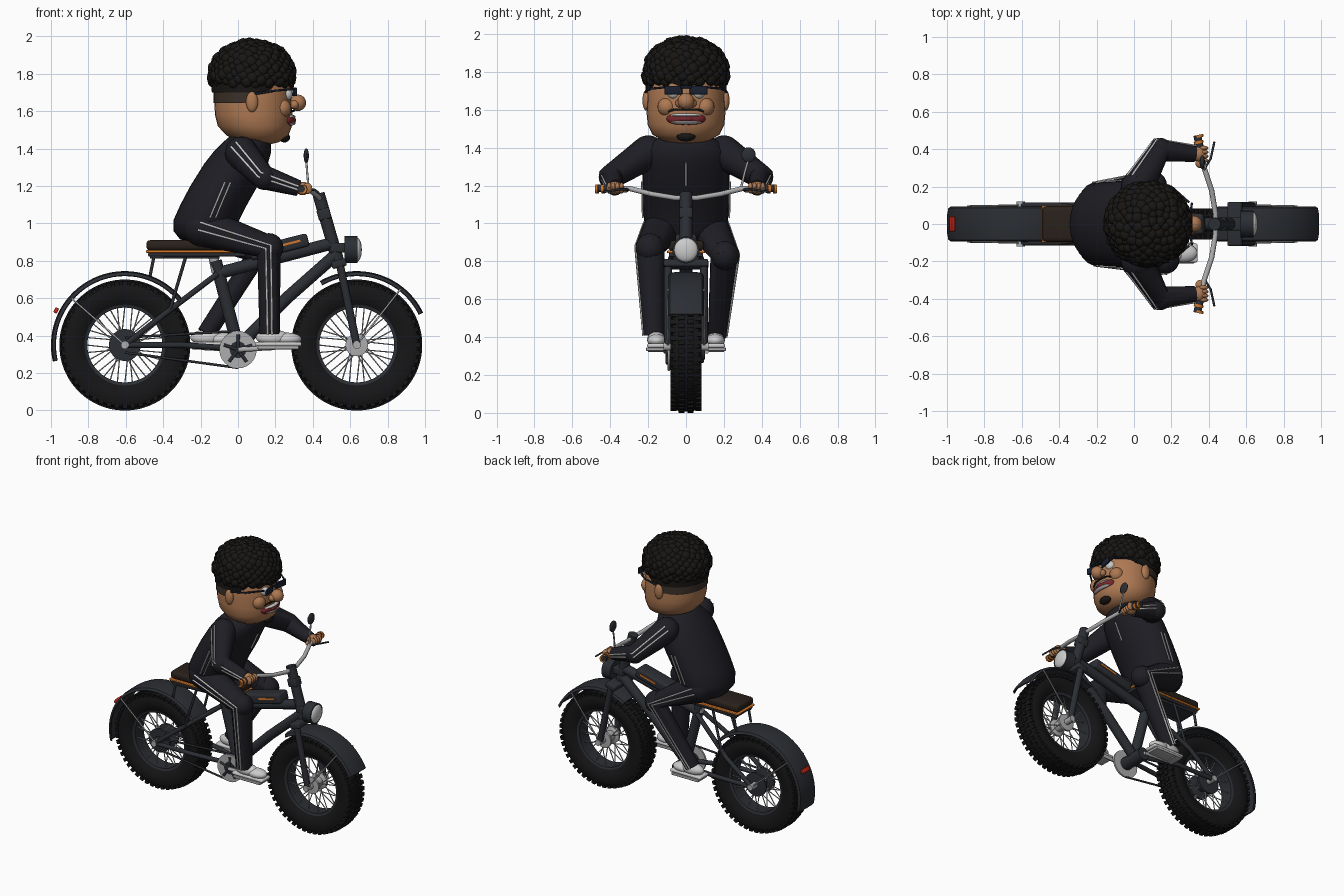
import bpy, bmesh, math, random
from mathutils import Vector as V, Matrix as M, Euler

if "Cube" in bpy.data.objects:
    bpy.data.objects.remove(bpy.data.objects["Cube"])
random.seed(4)
COL = dict(suit=(.013, .013, .018, 1), frame=(.024, .027, .033, 1), tire=(.008, .008, .009, 1),
           skin=(.42, .19, .085, 1), hair=(.009, .008, .007, 1), fade=(.045, .03, .022, 1),
           orange=(.65, .18, .02, 1), white=(.68, .68, .68, 1), silver=(.42, .42, .43, 1),
           red=(.6, .02, .01, 1), lip=(.18, .02, .025, 1), seat=(.022, .015, .011, 1),
           glass=(.01, .015, .03, 1))


def mat(c):
    m = bpy.data.materials.get(c) or bpy.data.materials.new(c)
    m.diffuse_color = COL[c]
    m.use_nodes = True
    m.node_tree.nodes["Principled BSDF"].inputs["Base Color"].default_value = m.diffuse_color
    return m


def link(name, data, c):
    ob = bpy.data.objects.new(name, data)
    data.materials.append(mat(c))
    bpy.context.collection.objects.link(ob)
    return ob


def finish(name, bm, c):
    bmesh.ops.recalc_face_normals(bm, faces=bm.faces)
    me = bpy.data.meshes.new(name)
    bm.to_mesh(me)
    bm.free()
    return link(name, me, c)


def tubes(name, paths, r, c, radii=None, res=3):
    cu = bpy.data.curves.new(name, 'CURVE')
    cu.dimensions, cu.bevel_depth, cu.bevel_resolution, cu.use_fill_caps = '3D', r, res, True
    for p in paths:
        sp = cu.splines.new('POLY')
        sp.points.add(len(p) - 1)
        for i, q in enumerate(p):
            sp.points[i].co = (*q, 1)
            sp.points[i].radius = radii[i] / r if radii else 1
    return link(name, cu, c)


def balls(name, items, c, u=20, v=12):
    bm = bmesh.new()
    for loc, s in items:
        s = (s,) * 3 if isinstance(s, float) else s
        bmesh.ops.create_uvsphere(bm, u_segments=u, v_segments=v, radius=1,
                                  matrix=M.Translation(loc) @ M.Diagonal((*s, 1)))
    return finish(name, bm, c)


def boxes(name, items, c, bevel=0):
    bm = bmesh.new()
    for loc, size, rot in items:
        bmesh.ops.create_cube(bm, size=1, matrix=M.LocRotScale(V(loc), Euler(rot), V(size)))
    ob = finish(name, bm, c)
    if bevel:
        m = ob.modifiers.new('bevel', 'BEVEL')
        m.width, m.segments = bevel, 3
    return ob


def spin(name, prof, cx, cz, c, a0=0, a1=360, steps=48, thick=0):
    """Revolve (radius, y) points about an axle along y."""
    bm = bmesh.new()
    a = math.radians(a0)
    vs = [bm.verts.new((cx + r * math.cos(a), y, cz + r * math.sin(a))) for r, y in prof]
    es = [bm.edges.new(e) for e in zip(vs, vs[1:])]
    bmesh.ops.spin(bm, geom=vs + es, cent=(cx, 0, cz), axis=(0, -1, 0),
                   angle=math.radians(a1 - a0), steps=steps)
    bmesh.ops.remove_doubles(bm, verts=bm.verts, dist=1e-5)
    ob = finish(name, bm, c)
    if thick:
        ob.modifiers.new('thickness', 'SOLIDIFY').thickness = thick
    return ob


def loft(name, secs, c, n=32):
    """Stack of horizontal ellipses (z, centre x, half x, half y)."""
    bm = bmesh.new()
    rings = [[bm.verts.new((cx + dx * math.cos(2 * math.pi * k / n), wy * math.sin(2 * math.pi * k / n), z))
              for k in range(n)] for z, cx, dx, wy in secs]
    for a, b in zip(rings, rings[1:]):
        for k in range(n):
            bm.faces.new((a[k], a[(k + 1) % n], b[(k + 1) % n], b[k]))
    bm.faces.new(rings[0])
    bm.faces.new(rings[-1])
    return finish(name, bm, c)


def limb(name, pts, radii, s):
    """Tapered sleeve or trouser leg with a pair of outer stripes."""
    pts = [V(p) for p in pts]
    tubes(name, [pts], .1, 'suit', radii, 6)
    balls(name + '_joints', list(zip(pts[:-1], radii)), 'suit')
    lines = []
    for a in (-.2, .2):
        line = []
        for i, p in enumerate(pts):
            d = (pts[min(i + 1, len(pts) - 1)] - pts[max(i - 1, 0)]).normalized()
            side = V((0, s, 0)) - d * d.y * s
            side.normalize()
            line.append(p + radii[i] * (side * math.cos(a) + d.cross(side) * math.sin(a)))
        lines.append(line)
    tubes(name + '_stripes', lines, .006, 'white')


# wheels: tire, tread, rim, hub, spokes
for name, cx in (('rear', -.605), ('front', .635)):
    half = [(.215, .055), (.25, .077), (.30, .081), (.328, .07), (.341, .036)]
    spin(name + '_tire', half + [(.343, 0)] + [(r, -y) for r, y in half[::-1]] + [half[0]], cx, .35, 'tire')
    knobs = []
    for k in range(48):
        for y, r, off in ((-.066, .329, 0), (-.023, .339, .5), (.023, .339, 0), (.066, .329, .5)):
            a = 2 * math.pi * (k + off) / 48
            knobs.append(((cx + r * math.cos(a), y, .35 + r * math.sin(a)), (.022, .032, .026), (0, -a, 0)))
    boxes(name + '_tread', knobs, 'tire')
    spin(name + '_rim', [(.2, .05), (.22, .057), (.22, -.057), (.2, -.05), (.2, .05)], cx, .35, 'frame')
    big = .085 if name == 'rear' else .06
    spin(name + '_hub', [(0, .06), (big, .055), (big, .04), (.035, .03), (.035, -.03), (big, -.04),
                         (big, -.055), (0, -.06)], cx, .35, 'frame' if name == 'rear' else 'silver')
    tubes(name + '_axle', [[(cx, -.12, .35), (cx, .12, .35)]], .022, 'silver')
    sp = []
    for k in range(32):
        a, s = 2 * math.pi * k / 32, (-1) ** k
        b = a + (.35 if k % 4 < 2 else -.35)
        sp.append([(cx + .05 * math.cos(b), s * .045, .35 + .05 * math.sin(b)),
                   (cx + .205 * math.cos(a), s * .025, .35 + .205 * math.sin(a))])
    tubes(name + '_spokes', sp, .0035, 'silver', res=1)

# fenders, braces and tail light
fprof = [(.372, -.094), (.388, -.085), (.394, -.05), (.395, 0), (.394, .05), (.388, .085), (.372, .094)]
spin('front_fender', fprof, .635, .35, 'frame', 26, 120, 28, .008)
spin('rear_fender', fprof, -.605, .35, 'frame', 38, 193, 40, .008)
tubes('fender_braces', [[(cx, s * .1, .35), (ex, s * .095, ez)] for s in (1, -1)
                        for cx, ex, ez in ((.635, .87, .65), (-.605, -.89, .6))], .005, 'silver')
boxes('tail_light', [((-.972, 0, .535), (.02, .08, .03), (0, .5, 0))], 'red', .004)

# frame
tubes('head_tube', [[(.43, 0, 1.16), (.54, 0, .78)]], .034, 'frame', res=5)
tubes('frame_tubes', [[(-.12, 0, .73), (.49, 0, .89)], [(.52, 0, .83), (.26, 0, .6), (0, 0, .34)],
                      [(-.12, 0, .80), (0, 0, .34)]], .034, 'frame', res=5)
tubes('stays', [p for s in (1, -1) for p in (
    [(-.605, s * .1, .35), (-.4, s * .1, .51), (-.11, s * .03, .73)],
    [(-.605, s * .1, .35), (-.3, s * .1, .35), (0, s * .04, .33)])], .016, 'frame')
tubes('rack_struts', [p for s in (1, -1) for p in (
    [(-.28, s * .085, .82), (-.36, s * .1, .55), (-.56, s * .1, .37)],
    [(-.45, s * .085, .82), (-.47, s * .085, .72)], [(-.47, s * .085, .82), (-.1, s * .06, .82)])], .009, 'frame')
tubes('seat_post', [[(-.135, 0, .84), (-.115, 0, .74)]], .028, 'silver')
tubes('fork_legs', [[(.545, s * .095, .78), (.635, s * .095, .35)] for s in (1, -1)], .022, 'frame')
boxes('fork_crown', [((.54, 0, .785), (.08, .235, .04), (0, -.27, 0)),
                     ((.46, 0, 1.05), (.07, .07, .06), (0, -.27, 0))], 'frame', .01)
boxes('tank', [((.22, 0, .875), (.32, .11, .07), (0, -.25, 0))], 'frame', .015)
boxes('tank_stripes', [((.27, s * .056, .892), (.13, .006, .012), (0, -.25, 0)) for s in (1, -1)], 'orange')
boxes('seat', [((-.22, 0, .883), (.54, .19, .055), (0, 0, 0))], 'seat', .02)
boxes('seat_trim', [((-.22, 0, .85), (.545, .2, .014), (0, 0, 0))], 'orange', .005)
boxes('seat_base', [((-.22, 0, .834), (.52, .18, .02), (0, 0, 0))], 'frame', .004)

# headlight
tubes('headlight_body', [[(.57, 0, .86), (.64, 0, .86)]], .072, 'frame', res=8)
balls('headlight_lens', [((.637, 0, .86), (.025, .064, .064))], 'white')
boxes('headlight_bracket', [((.54, 0, .87), (.09, .07, .05), (0, 0, 0))], 'frame', .008)

# crank, chain and pedals
tubes('bottom_bracket', [[(0, -.1, .325), (0, .1, .325)]], .045, 'frame', res=5)
tubes('chainring', [[(0, -.085, .325), (0, -.098, .325)]], .1, 'silver', res=10)
tubes('chainring_arms', [[(0, -.098, .325), (.08 * math.cos(a), -.098, .325 + .08 * math.sin(a))]
                         for a in [.3 + k * math.tau / 5 for k in range(5)]], .009, 'frame')
tubes('chain', [[(0, -.09, .425), (-.605, -.09, .39)], [(0, -.09, .228), (-.605, -.09, .31)]], .007, 'frame')
tubes('crank_arms', [[(0, s * .108, .325), (-s * .19, s * .108, .335), (-s * .19, s * .2, .335)]
                     for s in (1, -1)], .013, 'silver')

# handlebar, grips, levers and mirror
half = [(.435, .06, 1.135), (.415, .18, 1.155), (.375, .3, 1.185), (.34, .47, 1.185)]
tubes('handlebar', [[(x, -y, z) for x, y, z in half[::-1]] + half], .014, 'silver')
tubes('grips', [[(.363, s * .36, 1.185), (.338, s * .475, 1.185)] for s in (1, -1)], .021, 'frame')
tubes('grip_rings', [[(.347, s * a, 1.182), (.344, s * (a + .014), 1.182)] for s in (1, -1) for a in (.43, .462)],
      .026, 'orange')
tubes('brake_levers', [[(.38, s * .3, 1.18), (.41, s * .35, 1.18), (.43, s * .44, 1.165)] for s in (1, -1)],
      .006, 'frame')
tubes('mirror_stem', [[(.378, .29, 1.185), (.37, .31, 1.27), (.365, .33, 1.34)]], .006, 'silver')
balls('mirror', [((.365, .33, 1.362), (.014, .038, .04))], 'frame')

# rider body
loft('torso', [(.895, -.17, .08, .1), (.915, -.175, .135, .17), (.96, -.18, .165, .21), (1.02, -.168, .176, .222),
               (1.1, -.13, .178, .227), (1.2, -.075, .18, .23), (1.32, -.01, .17, .232), (1.38, .022, .155, .222),
               (1.43, .045, .13, .18), (1.46, .055, .105, .13), (1.475, .06, .08, .09)], 'suit')
tubes('zipper', [[(.107, 0, 1.2), (.163, 0, 1.32)]], .006, 'silver')
tubes('torso_piping', [[(-.15 + d, s * .228, 1.03), (-.07 + d, s * .232, 1.22)] for s in (1, -1)
                       for d in (0, .03)], .005, 'white')
for s, side in ((1, 'left'), (-1, 'right')):
    limb(side + '_arm', [(.02, s * .2, 1.375), (.14, s * .395, 1.245), (.325, s * .375, 1.188)],
         [.09, .066, .043], s)
    if s > 0:
        limb(side + '_leg', [(-.19, .12, .98), (.1, .205, .83), (-.17, .165, .41)], [.105, .077, .05], s)
    else:
        limb(side + '_leg', [(-.19, -.12, .98), (.165, -.19, .87), (.17, -.17, .41)], [.105, .078, .056], s)
    # hand and fingers
    balls(side + '_hand', [((.345, s * .375, 1.187), (.042, .042, .036))] +
          [((.372, s * (.34 + k * .022), 1.187), (.026, .013, .03)) for k in range(4)] +
          [((.35, s * .325, 1.18), (.022, .026, .018))], 'skin', 14, 8)
    # shoe
    fx = .215 if s < 0 else -.135
    balls(side + '_shoe', [((fx + .05, s * .155, .382), (.075, .05, .034)),
                           ((fx - .03, s * .158, .39), (.09, .047, .042))], 'white')
    boxes(side + '_sole', [((fx, s * .155, .355), (.25, .1, .022), (0, 0, 0))], 'white', .009)
    boxes(side + '_pedal', [((fx, s * .155, .336), (.22, .11, .018), (0, 0, 0))], 'silver', .004)

# head
loft('head', [(1.425, .12, .06, .07), (1.435, .115, .105, .12), (1.47, .105, .165, .178), (1.52, .09, .198, .202),
              (1.58, .084, .207, .208), (1.65, .08, .207, .204), (1.75, .08, .2, .2), (1.85, .08, .15, .15)], 'skin')
loft('hair_fade', [(1.645, .055, .187, .207), (1.75, .055, .187, .207)], 'fade')
balls('ears', [((.075, s * .21, 1.65), (.032, .02, .055)) for s in (1, -1)], 'skin')
balls('nose', [((.32, 0, 1.645), .044)] + [((.302, s * .032, 1.635), .024) for s in (1, -1)], 'skin')
balls('cheeks', [((.235, s * .1, 1.615), .05) for s in (1, -1)], 'skin')
balls('eyes', [((.258, s * .065, 1.69), .034) for s in (1, -1)], 'white')
boxes('sunglasses', [((.303, s * .067, 1.703), (.012, .095, .045), (0, 0, -s * .15)) for s in (1, -1)] +
      [((.308, 0, 1.72), (.012, .06, .014), (0, 0, 0))], 'glass', .004)
tubes('glasses_arms', [[(.295, s * .115, 1.718), (.2, s * .2, 1.71), (.075, s * .215, 1.69)] for s in (1, -1)],
      .006, 'glass')
tubes('eyebrows', [[(.29, s * .025, 1.735), (.268, s * .11, 1.765)] for s in (1, -1)], .011, 'hair')
tubes('moustache', [[(.262, -.115, 1.585), (.288, -.06, 1.602), (.298, 0, 1.602), (.288, .06, 1.602),
                     (.262, .115, 1.585)]], .006, 'hair')
balls('lips', [((.258, 0, 1.552), (.045, .105, .042))], 'lip')
balls('teeth', [((.265, 0, z), (.043, .085, .014)) for z in (1.57, 1.535)], 'white')
balls('tongue', [((.285, 0, 1.552), (.026, .045, .02))], 'lip')
balls('goatee', [((.248, 0, 1.46), (.03, .05, .027))], 'hair')

# curly hair over a dark cap
balls('hair_cap', [((.075, 0, 1.79), (.213, .213, .16))], 'hair')
loft('hair_band', [(1.7, .06, .2, .213), (1.79, .07, .215, .215)], 'hair')
bm = bmesh.new()
n = 230
for k in range(n):
    t = -.3 + 1.3 * (k + .5) / n
    a, q = k * 2.39996, math.sqrt(1 - t * t)
    r = random.uniform(.026, .038)
    p = V((.075 + .208 * q * math.cos(a), .203 * q * math.sin(a), 1.795 + .165 * t))
    bmesh.ops.create_icosphere(bm, subdivisions=2, radius=r, matrix=M.Translation(p))
finish('hair_curls', bm, 'hair')

# curves to meshes, smooth shading with sharp edges kept
bpy.ops.object.select_all(action='SELECT')
bpy.context.view_layer.objects.active = bpy.data.objects['torso']
bpy.ops.object.convert(target='MESH')
bpy.ops.object.shade_smooth_by_angle(angle=math.radians(40))
